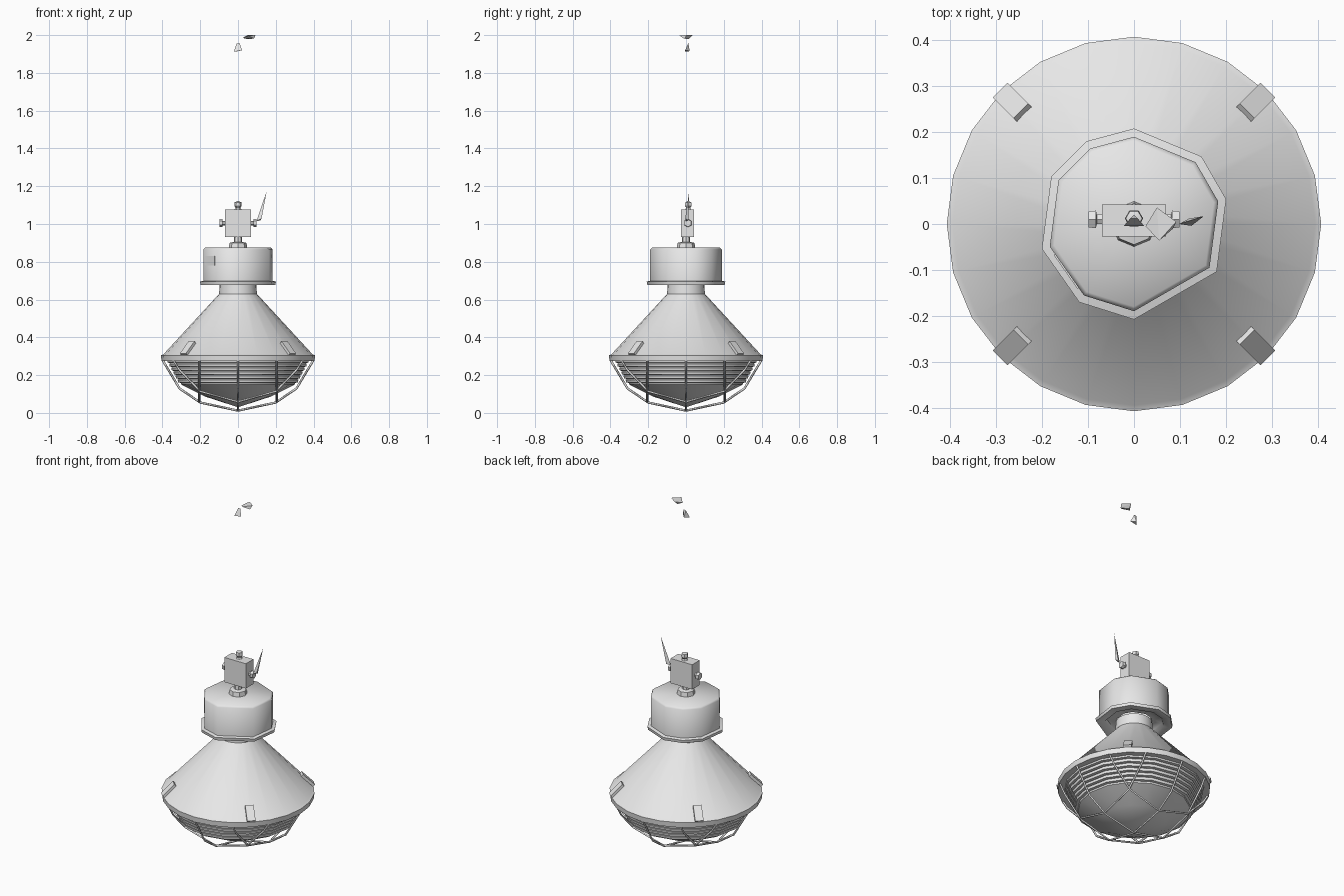
import bpy
import bmesh
from math import radians, cos, sin, sqrt, hypot
from mathutils import Matrix, Vector

if "Cube" in bpy.data.objects:
    bpy.data.objects.remove(bpy.data.objects["Cube"])

grey = bpy.data.materials.new("light grey metal")
grey.use_nodes = True
COLOUR = (0.8, 0.8, 0.8, 1)
grey.diffuse_color = COLOUR
grey.node_tree.nodes["Principled BSDF"].inputs["Base Color"].default_value = COLOUR


def finish(name, bm, smooth=None):
    bmesh.ops.recalc_face_normals(bm, faces=bm.faces)
    mesh = bpy.data.meshes.new(name)
    bm.to_mesh(mesh)
    bm.free()
    mesh.materials.append(grey)
    obj = bpy.data.objects.new(name, mesh)
    bpy.context.collection.objects.link(obj)
    if smooth:
        bpy.ops.object.select_all(action="DESELECT")
        obj.select_set(True)
        bpy.context.view_layer.objects.active = obj
        bpy.ops.object.shade_smooth_by_angle(angle=radians(smooth))
    return obj


def lathe(name, profile, angles, smooth=35, place=Matrix()):
    """Turn an (r, z) profile about z, with corners at the given angles."""
    bm = bmesh.new()
    rings = []
    for r, z in profile:
        if r == 0:
            rings.append([bm.verts.new((0, 0, z))] * len(angles))
        else:
            rings.append([bm.verts.new((r * cos(radians(a)), r * sin(radians(a)), z))
                          for a in angles])
    for low, high in zip(rings, rings[1:]):
        for i in range(len(angles)):
            j = (i + 1) % len(angles)
            corners = list(dict.fromkeys((low[i], low[j], high[j], high[i])))
            if len(corners) > 2:
                bm.faces.new(corners)
    bm.transform(place)
    return finish(name, bm, smooth)


def box(name, size, place):
    bm = bmesh.new()
    bmesh.ops.create_cube(bm, size=1, matrix=place @ Matrix.Diagonal((*size, 1)))
    return finish(name, bm)


def hull(name, points):
    bm = bmesh.new()
    verts = [bm.verts.new(p) for p in points]
    bmesh.ops.convex_hull(bm, input=verts)
    return finish(name, bm)


def turned(sides):
    return [i * 360 / sides for i in range(sides)]


# Conical shade with rolled rim and neck
lathe("shade", [(0.36, 0.275), (0.405, 0.275), (0.408, 0.305), (0.395, 0.31),
                (0.1, 0.63), (0.097, 0.69)], turned(24), 30)

# Ribbed glass bowl closing the underside
ribs = []
COUNT = 6
for i in range(COUNT):
    r, z = 0.375 - 0.011 * i, 0.28 - 0.021 * i
    ribs += [(r, z), (r - 0.003, z - 0.014), (r - 0.018, z - 0.016)]
lathe("glass_bowl", ribs + [(0.3, 0.15), (0.17, 0.085), (0, 0.03)], turned(16), 30)

# Wire guard: crossing wires that follow a bowl curve
GUARD = [(0, 0.012), (0.2, 0.055), (0.325, 0.14), (0.4, 0.28)]


def guard_height(r):
    for (r0, z0), (r1, z1) in zip(GUARD, GUARD[1:]):
        if r <= r1:
            return z0 + (z1 - z0) * (r - r0) / (r1 - r0)
    return GUARD[-1][1]


for offset in (-0.205, 0, 0.205):
    end = sqrt(0.4 ** 2 - offset ** 2)
    steps = [-end, -0.31, -0.2, 0, 0.2, 0.31, end]
    for axis in "xy":
        curve = bpy.data.curves.new("guard_wire", "CURVE")
        curve.dimensions = "3D"
        curve.bevel_depth = 0.006
        curve.bevel_resolution = 0
        spline = curve.splines.new("POLY")
        spline.points.add(len(steps) - 1)
        for point, t in zip(spline.points, steps):
            x, y = (t, offset) if axis == "x" else (offset, t)
            point.co = (x, y, guard_height(hypot(x, y)), 1)
        curve.materials.append(grey)
        wire = bpy.data.objects.new("guard_wire_along_" + axis, curve)
        bpy.context.collection.objects.link(wire)

# Four clips lying on the shade near the rim
for a in (45, 135, 225, 315):
    place = (Matrix.Rotation(radians(a), 4, "Z") @ Matrix.Translation((0.375, 0, 0.342))
             @ Matrix.Rotation(radians(45), 4, "Y"))
    box("rim_clip", (0.09, 0.045, 0.015), place)

# Gear housing with open underside, flange and name plate
CORNERS = [15, 45, 90, 120, 150, 195, 235, 270, 330]
lathe("housing", [(0.19, 0.685), (0.19, 0.865), (0.18, 0.875), (0, 0.875)], CORNERS, 65)
lathe("housing_flange", [(0.095, 0.7), (0.15, 0.7), (0.16, 0.68), (0.205, 0.678),
                         (0.208, 0.695), (0.188, 0.7)], CORNERS, 65)
box("name_plate", (0.006, 0.09, 0.05),
    Matrix.Rotation(radians(215), 4, "Z") @ Matrix.Translation((0.179, 0, 0.805)))

# Stem joining housing and hanging box
lathe("stem", [(0.05, 0.87), (0.045, 0.9), (0.022, 0.905), (0.02, 0.94)], turned(8), 40)

# Hanging box with side knobs and top eye
box("hanging_box", (0.14, 0.07, 0.145), Matrix.Translation((0, 0.008, 1.005)))
for side in (-1, 1):
    place = Matrix.Translation((0.065 * side, 0.01, 1.005)) @ Matrix.Rotation(
        radians(90 * side), 4, "Y")
    lathe("side_knob", [(0.012, 0), (0.012, 0.016), (0.022, 0.018),
                        (0.02, 0.034), (0, 0.034)], turned(6), 35, place)
lathe("top_eye", [(0.02, 1.075), (0.012, 1.085), (0.02, 1.095), (0.018, 1.115), (0, 1.122)],
      turned(6), 30, Matrix.Translation((0, 0.012, 0)))

# Loose pointed cable end beside the box
hull("cable_end", [(0.098, 0, 1.015), (0.125, -0.004, 1.03), (0.12, 0.012, 1.02),
                   (0.152, 0.017, 1.175)])

# Ceiling hook fragments high above
hull("ceiling_hook_tip", [(-0.022, -0.004, 1.912), (0.022, -0.004, 1.92),
                          (0.008, 0.012, 1.958), (-0.008, 0.012, 1.955), (0, 0.02, 1.915)])
hull("ceiling_hook_base", [(0.025, -0.005, 1.985), (0.05, 0.036, 2.0), (0.092, 0.005, 2.0),
                           (0.055, -0.036, 1.998), (0.045, 0.015, 1.98),
                           (0.085, -0.01, 1.981)])
